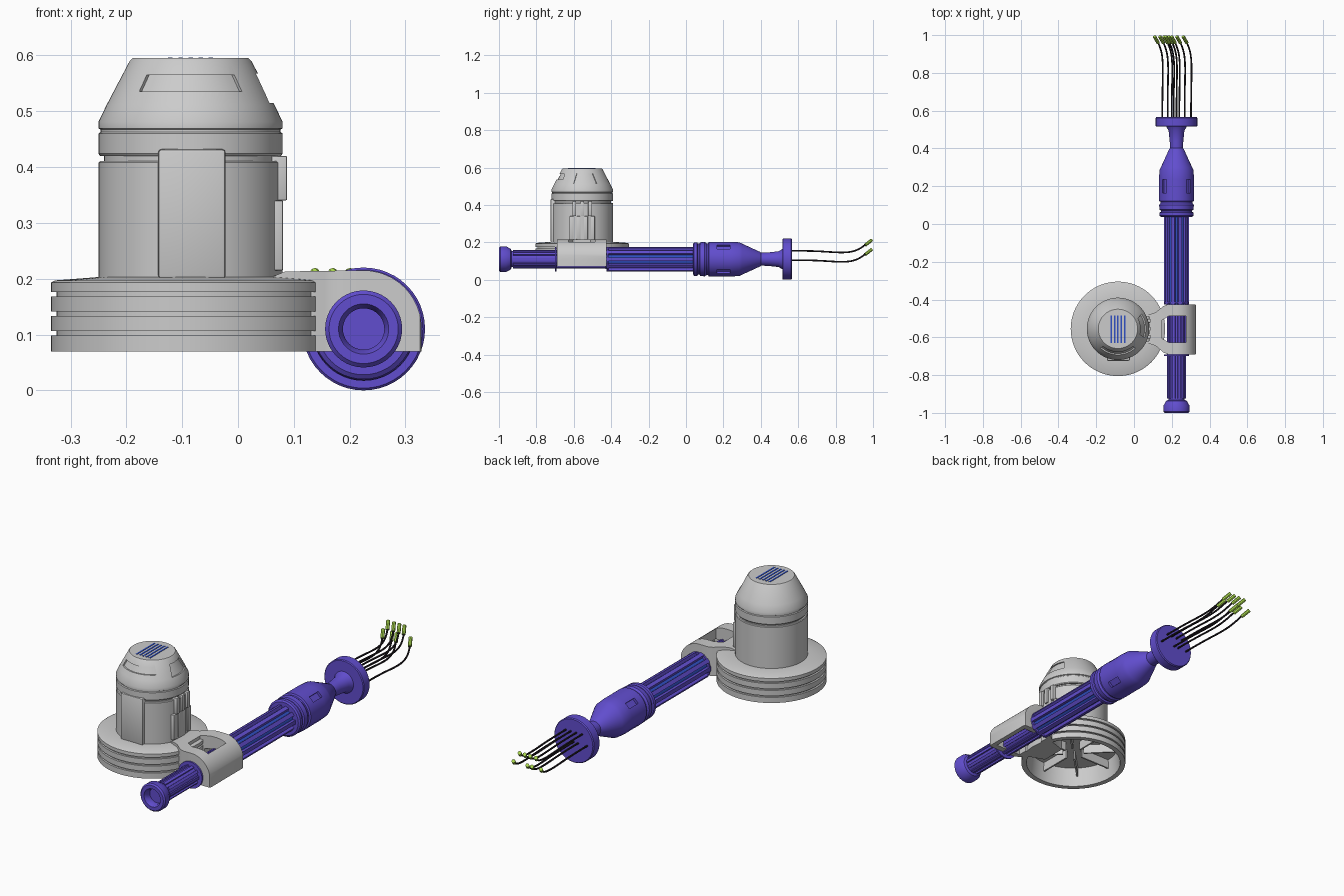
import bpy, bmesh
from math import sin, cos, radians, pi, tau
from mathutils import Matrix, Vector

if "Cube" in bpy.data.objects:
    bpy.data.objects.remove(bpy.data.objects["Cube"])

BX, BY = -0.085, -0.555      # turret axis
RX, RZ = 0.225, 0.11         # barrel axis


def mat(name, c):
    m = bpy.data.materials.new(name)
    m.diffuse_color = (*c, 1)
    m.use_nodes = True
    m.node_tree.nodes["Principled BSDF"].inputs["Base Color"].default_value = m.diffuse_color
    return m


PURPLE = mat("purple", (0.12, 0.075, 0.62))
BLUE = mat("blue", (0.03, 0.08, 0.55))
DARK = mat("dark", (0.02, 0.015, 0.02))
GREEN = mat("green", (0.42, 0.72, 0.08))


def finish(name, bm, m=None):
    bmesh.ops.remove_doubles(bm, verts=bm.verts, dist=1e-5)
    bmesh.ops.recalc_face_normals(bm, faces=bm.faces)
    me = bpy.data.meshes.new(name)
    bm.to_mesh(me)
    bm.free()
    ob = bpy.data.objects.new(name, me)
    bpy.context.collection.objects.link(ob)
    if m:
        me.materials.append(m)
    return ob


TURRET = Matrix.Translation((BX, BY, 0))
BARREL = Matrix.Translation((RX, 0, RZ)) @ Matrix.Rotation(-pi / 2, 4, 'X')


def lathe(name, prof, frame, m=None, n=64, closed=False):
    """Revolve an (r, height) profile about the frame's axis."""
    bm = bmesh.new()
    vs = [bm.verts.new((r, 0, h)) for r, h in prof]
    es = [bm.edges.new(p) for p in zip(vs, vs[1:])]
    if closed:
        es.append(bm.edges.new((vs[-1], vs[0])))
    bmesh.ops.spin(bm, geom=vs + es, axis=(0, 0, 1), cent=(0, 0, 0), angle=tau, steps=n)
    bm.transform(frame)
    return finish(name, bm, m)


def add_box(bm, lo, hi, frame=Matrix()):
    lo, hi = Vector(lo), Vector(hi)
    s = hi - lo
    bmesh.ops.create_cube(bm, size=1, matrix=frame @ Matrix.Translation((lo + hi) / 2) @ Matrix.Diagonal((*s, 1)))


def boxes(name, items, m=None, bevel=0):
    bm = bmesh.new()
    for it in items:
        add_box(bm, *it)
    if bevel:
        bmesh.ops.bevel(bm, geom=bm.edges[:], offset=bevel, segments=2, affect='EDGES', profile=0.5)
    return finish(name, bm, m)


def prism(name, pts, axis, a, b, m=None):
    """Extrude a 2D outline along y (points are x,z) or z (points are x,y)."""
    bm = bmesh.new()
    f = bm.faces.new([bm.verts.new((p, a, q) if axis == 'y' else (p, q, a)) for p, q in pts])
    ext = bmesh.ops.extrude_face_region(bm, geom=[f])["geom"]
    v = (0, b - a, 0) if axis == 'y' else (0, 0, b - a)
    bmesh.ops.translate(bm, verts=[g for g in ext if isinstance(g, bmesh.types.BMVert)], vec=v)
    return finish(name, bm, m)


def boolean(ob, cutter, op='DIFFERENCE'):
    md = ob.modifiers.new("cut", 'BOOLEAN')
    md.object, md.operation, md.solver = cutter, op, 'EXACT'
    bpy.context.view_layer.objects.active = ob
    bpy.ops.object.modifier_apply(modifier=md.name)
    bpy.data.objects.remove(cutter)


# ribbed hollow base disc
base = [(0, 0.203), (0.165, 0.203), (0.242, 0.197), (0.25, 0.193)]
for z in (0.172, 0.137, 0.102):
    base += [(0.25, z + 0.004), (0.24, z + 0.004), (0.24, z - 0.004), (0.25, z - 0.004)]
base += [(0.25, 0.07), (0.225, 0.07), (0.215, 0.165), (0, 0.165)]
lathe("base_disc", base, TURRET, n=72)
boxes("base_underside_ribs", [((0.05, -0.004, 0.12), (0.218, 0.004, 0.17),
      TURRET @ Matrix.Rotation(i * tau / 8, 4, 'Z')) for i in range(8)])

# turret drum and cap
lathe("turret_drum", [(0, 0.19), (0.165, 0.19), (0.165, 0.408), (0.162, 0.411), (0.155, 0.411),
                      (0.155, 0.43), (0, 0.43)], TURRET)
cap = lathe("turret_cap", [(0, 0.42), (0.162, 0.42), (0.165, 0.424), (0.165, 0.46), (0.161, 0.463), (0.161, 0.467),
                           (0.165, 0.469), (0.165, 0.481), (0.15, 0.512), (0.109, 0.59), (0.104, 0.595), (0, 0.595)], TURRET)


def cone_r(z):
    return 0.15 - (z - 0.512) * 0.526


def cap_recess(a0, a1, z0, z1, slant):
    """Cut a shallow curved trapezoid window into the cap's cone."""
    bm, n, rows = bmesh.new(), 16, []
    for i in range(n + 1):
        t, row = i / n, []
        for z, s in ((z0, 0), (z1, slant)):
            a = radians(a0 + s + (a1 - a0 - 2 * s) * t)
            row.append([bm.verts.new((r * cos(a), r * sin(a), z)) for r in (cone_r(z) - 0.007, cone_r(z) + 0.02)])
        (p, q), (u, v) = row
        rows.append([p, q, v, u])
    for A, B in zip(rows, rows[1:]):
        for k in range(4):
            bm.faces.new((A[k], A[k - 1], B[k - 1], B[k]))
    bm.faces.new(rows[0])
    bm.faces.new(rows[-1])
    bm.transform(TURRET)
    boolean(cap, finish("cutter", bm))


cap_recess(-132, -48, 0.535, 0.565, 2)
cap_recess(-18, 32, 0.515, 0.568, 4)

# purple vent slits on top
boxes("cap_vents", [((x - 0.004, -0.63, 0.59), (x + 0.004, -0.485, 0.5965))
                    for x in (-0.121, -0.103, -0.085, -0.067, -0.049)], BLUE)

# flat front panel, side ribs
boxes("front_panel", [((-0.143, -0.724, 0.2), (-0.022, -0.66, 0.432))], bevel=0.006)
ribs = [((0.05, y - 0.010, 0.34), (0.088, y + 0.010, 0.42)) for y in (-0.597, -0.555, -0.513)]
ribs += [((0.05, y - 0.011, 0.215), (0.081, y + 0.011, 0.34)) for y in (-0.612, -0.574, -0.536, -0.498)]
boxes("side_ribs", ribs, bevel=0.003)

# clamp bracket: rounded side profile intersected with tapered plan outline
prof = [(0.04, 0.07), (0.04, 0.19), (0.06, 0.203), (0.085, 0.213), (0.225, 0.215)]
prof += [(RX + 0.104 * cos(a), RZ + 0.105 * sin(a)) for a in (radians(90 - 7.5 * i) for i in range(1, 13))]
prof += [(0.329, 0.07)]
plan = [(0.326, -0.425), (0.331, -0.44), (0.331, -0.675), (0.326, -0.69), (0.18, -0.69), (0.155, -0.68),
        (0.115, -0.645), (0.03, -0.615), (0.03, -0.495), (0.115, -0.468), (0.155, -0.435), (0.18, -0.425)]
bracket = prism("clamp_bracket", prof, 'y', -0.75, -0.35)
boolean(bracket, prism("cutter", plan, 'z', 0, 0.3), 'INTERSECT')
boolean(bracket, prism("cutter", [(0.148, -0.605), (0.185, -0.628), (0.275, -0.628), (0.275, -0.487),
                                  (0.185, -0.487), (0.148, -0.51)], 'z', 0.0, 0.3))
boolean(bracket, boxes("cutter", [((0.165, -0.66, 0.03), (0.305, -0.455, 0.15))]))

# barrel: rear knob, shaft, collars
lathe("rear_knob", [(0, -0.965), (0.037, -0.965), (0.037, -0.985), (0.045, -1.0), (0.062, -1.0), (0.069, -0.993),
                    (0.069, -0.962), (0.055, -0.937), (0.045, -0.932), (0, -0.932)], BARREL, PURPLE, 40)
lathe("rear_shaft", [(0, -0.94), (0.043, -0.94), (0.043, -0.4), (0, -0.4)], BARREL, PURPLE, 40)
lathe("front_shaft_core", [(0, -0.43), (0.053, -0.43), (0.053, 0.06), (0, 0.06)], BARREL, BLUE, 40)
for nm, y in (("rear_collar", -0.7), ("front_collar", -0.422)):
    lathe(nm, [(0, y), (0.066, y), (0.066, y + 0.008), (0, y + 0.008)], BARREL, PURPLE, 40)


def fins(name, n, r0, r1, w, y0, y1):
    boxes(name, [((r0, -w, y0), (r1, w, y1), BARREL @ Matrix.Rotation(i * tau / n, 4, 'Z'))
                 for i in range(n)], PURPLE)


fins("rear_shaft_fins", 10, 0.03, 0.05, 0.007, -0.925, -0.4)
fins("front_shaft_fins", 10, 0.03, 0.066, 0.010, -0.425, 0.05)

# emitter housing with rings, cone and slots
housing = lathe("emitter_housing", [
    (0, 0.038), (0.082, 0.038), (0.09, 0.044), (0.09, 0.06), (0.083, 0.064), (0.083, 0.072), (0.09, 0.076),
    (0.092, 0.1), (0.085, 0.11), (0.085, 0.118), (0.093, 0.122), (0.093, 0.235), (0.09, 0.285), (0.083, 0.3),
    (0.038, 0.398), (0.034, 0.402), (0, 0.402)], BARREL, PURPLE, 48)
boolean(housing, boxes("cutter", [((0.08, -0.015, 0.165), (0.12, 0.015, 0.235),
        BARREL @ Matrix.Rotation(radians(45 + 90 * i), 4, 'Z')) for i in range(4)]))
lathe("emitter_neck", [(0, 0.39), (0.034, 0.39), (0.036, 0.44), (0.042, 0.495), (0.055, 0.517), (0, 0.517)],
      BARREL, PURPLE, 40)
lathe("end_disc", [(0, 0.515), (0.106, 0.515), (0.11, 0.519), (0.11, 0.562), (0.106, 0.567), (0, 0.567)],
      BARREL, PURPLE, 48)


def tubes(name, paths, r, m):
    cu = bpy.data.curves.new(name, 'CURVE')
    cu.dimensions, cu.bevel_depth, cu.bevel_resolution = '3D', r, 2
    cu.use_fill_caps = True
    for p in paths:
        s = cu.splines.new('NURBS' if len(p) > 2 else 'POLY')
        s.points.add(len(p) - 1)
        for pt, c in zip(s.points, p):
            pt.co = (*c, 1)
        if len(p) > 2:
            s.order_u, s.use_endpoint_u, s.resolution_u = 4, True, 5
    cu.materials.append(m)
    ob = bpy.data.objects.new(name, cu)
    bpy.context.collection.objects.link(ob)
    bpy.ops.object.select_all(action='DESELECT')
    ob.select_set(True)
    bpy.context.view_layer.objects.active = ob
    bpy.ops.object.convert(target='MESH')


# two rows of drooping wires with bright tips
wires, tips = [], []
for z, xs in ((0.155, (0.178, 0.21, 0.24, 0.268)), (0.105, (0.15, 0.2, 0.225, 0.302))):
    for x in xs:
        wires.append([(x, 0.56, z), (x, 0.68, z), (x + 0.003, 0.78, z - 0.008), (x + 0.003, 0.88, z - 0.012),
                      (x - 0.008, 0.93, z + 0.008), (x - 0.024, 0.963, z + 0.036)])
        tips.append([(x - 0.022, 0.958, z + 0.03), (x - 0.042, 0.993, z + 0.057)])
tubes("wires", wires, 0.0045, DARK)
tubes("wire_tips", tips, 0.009, GREEN)

# smooth shading with crisp edges
bpy.ops.object.select_all(action='SELECT')
bpy.context.view_layer.objects.active = cap
bpy.ops.object.shade_smooth_by_angle(angle=radians(30))
